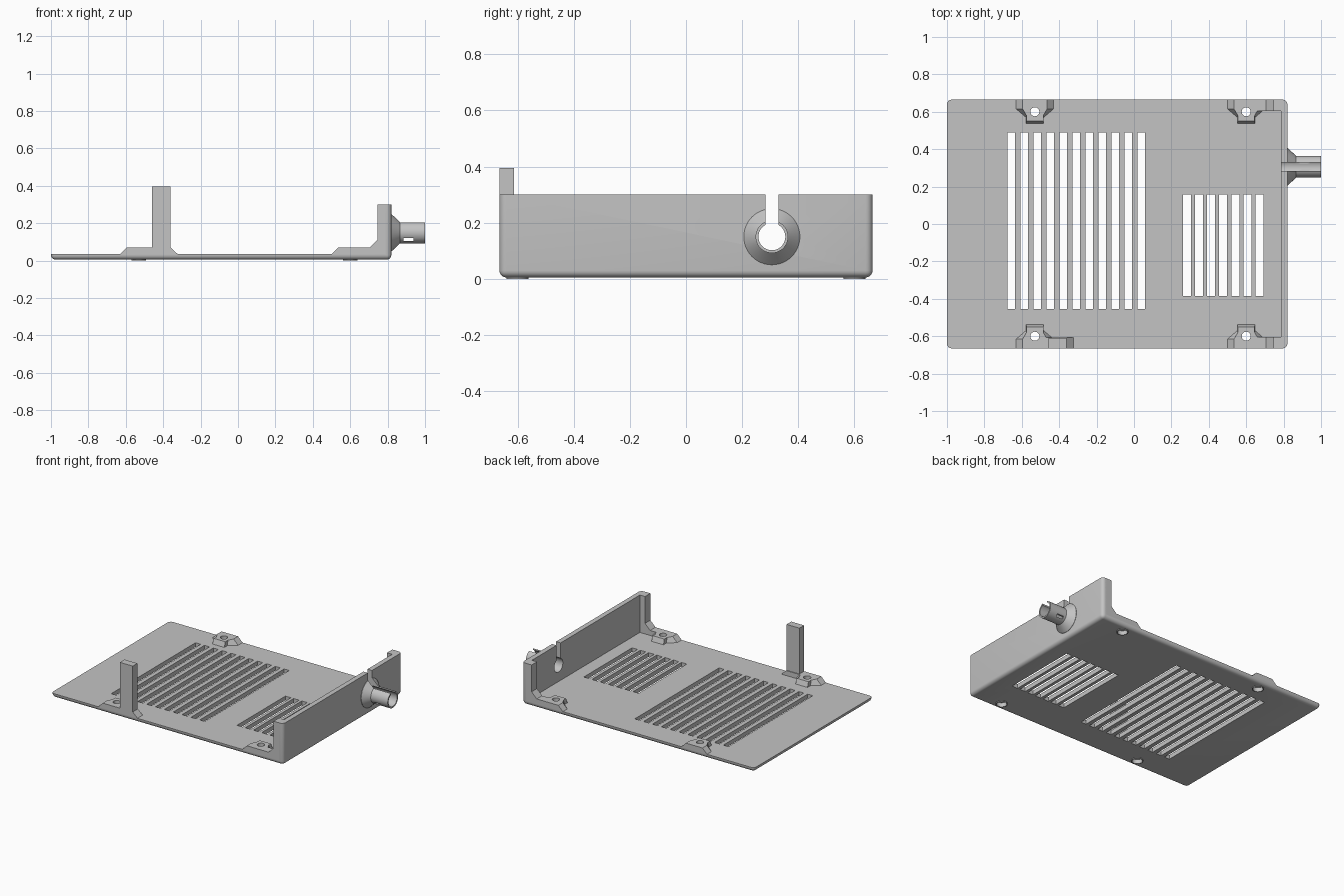
import bpy, bmesh, math
from mathutils import Matrix

if "Cube" in bpy.data.objects:
    bpy.data.objects.remove(bpy.data.objects["Cube"], do_unlink=True)

grey = bpy.data.materials.new("plain_grey")
grey.use_nodes = True
grey.diffuse_color = (0.55, 0.55, 0.55, 1)
grey.node_tree.nodes["Principled BSDF"].inputs["Base Color"].default_value = (0.55, 0.55, 0.55, 1)

BOTTOM, FLOOR, LEDGE = 0.005, 0.035, 0.07
LEFT, RIGHT, SIDE, TOP = -1.0, 0.82, 0.665, 0.30
SCREWS = [(x, y) for x in (-0.53, 0.60) for y in (-0.60, 0.60)]
TUBE_Y, TUBE_Z = 0.306, 0.15


def finish(bm, name):
    bmesh.ops.recalc_face_normals(bm, faces=bm.faces)
    mesh = bpy.data.meshes.new(name)
    bm.to_mesh(mesh)
    bm.free()
    mesh.materials.append(grey)
    obj = bpy.data.objects.new(name, mesh)
    bpy.context.collection.objects.link(obj)
    return obj


def add_box(bm, x0, x1, y0, y1, z0, z1):
    m = Matrix.Translation(((x0 + x1) / 2, (y0 + y1) / 2, (z0 + z1) / 2))
    m = m @ Matrix.Diagonal((x1 - x0, y1 - y0, z1 - z0, 1))
    bmesh.ops.create_cube(bm, size=1, matrix=m)


def box(name, *bounds):
    bm = bmesh.new()
    add_box(bm, *bounds)
    return finish(bm, name)


def discs(name, radius, z0, z1):
    """One upright cylinder at every screw position."""
    bm = bmesh.new()
    for x, y in SCREWS:
        bmesh.ops.create_cone(bm, cap_ends=True, segments=32, radius1=radius, radius2=radius,
                              depth=z1 - z0, matrix=Matrix.Translation((x, y, (z0 + z1) / 2)))
    return finish(bm, name)


def loft(name, rings):
    """Closed solid through point rings of equal length."""
    bm = bmesh.new()
    vs = [[bm.verts.new(p) for p in ring] for ring in rings]
    n = len(vs[0])
    for a, b in zip(vs, vs[1:]):
        for i in range(n):
            bm.faces.new((a[i], a[(i + 1) % n], b[(i + 1) % n], b[i]))
    bm.faces.new(vs[0])
    bm.faces.new(vs[-1])
    return finish(bm, name)


def prism(name, profile, y0, y1):
    return loft(name, [[(x, y, z) for x, z in profile] for y in (y0, y1)])


def lathe_x(name, profile):
    """Solid of revolution about the tube axis from (x, radius) pairs."""
    turns = [math.tau * i / 48 for i in range(48)]
    return loft(name, [[(x, TUBE_Y + r * math.cos(t), TUBE_Z + r * math.sin(t)) for t in turns]
                       for x, r in profile])


def cut(obj, *cutters):
    for c in cutters:
        mod = obj.modifiers.new("cut", "BOOLEAN")
        mod.operation = "DIFFERENCE"
        mod.solver = "EXACT"
        mod.object = c


# Cutters
def slot_rows(name, first, pitch, count, width, y0, y1):
    bm = bmesh.new()
    for i in range(count):
        x = first + i * pitch
        add_box(bm, x, x + width, y0, y1, -0.1, 0.2)
    return finish(bm, name)


interior = box("interior_cutter", -2, 0.785, -1, 1, FLOOR, 1)
big_vents = slot_rows("large_vent_cutter", -0.676, 0.0695, 11, 0.04, -0.455, 0.49)
small_vents = slot_rows("small_vent_cutter", 0.262, 0.0645, 7, 0.043, -0.385, 0.157)
holes = discs("hole_cutter", 0.024, -0.1, 0.2)
counterbores = discs("counterbore_cutter", 0.033, -0.1, 0.03)
bore = lathe_x("bore_cutter", [(0.7, 0.048), (1.1, 0.048)])
cable_slot = box("cable_slot_cutter", 0.7, 1.1, 0.283, 0.329, TUBE_Z, 0.5)
tie_slot = box("tie_slot_cutter", 0.885, 0.937, 0.1, 0.5, 0.105, 0.121)
cutters = [interior, big_vents, small_vents, holes, counterbores, bore, cable_slot, tie_slot]

# Base plate and end wall, rounded along the outside
bm = bmesh.new()
add_box(bm, LEFT, RIGHT, -SIDE, SIDE, BOTTOM, TOP)
outer = [e for e in bm.edges if min(v.co.z for v in e.verts) < 0.1]
bmesh.ops.bevel(bm, geom=outer, offset=0.025, segments=5, profile=0.5, affect="EDGES")
shell = finish(bm, "base_plate_and_end_wall")
cut(shell, interior, big_vents, small_vents, holes, counterbores, bore, cable_slot)
parts = [shell]

# Raised rims under the screw holes
rims = discs("screw_rims", 0.039, 0, 0.012)
cut(rims, counterbores)
parts.append(rims)

# Screw bosses
def boss_ring(cx, side, z, points):
    right = [(cx + x, side * y, z) for x, y in points]
    left = [(cx - x, side * y, z) for x, y in reversed(points)]
    return right + left


for x, y in SCREWS:
    s = math.copysign(1, y)
    boss = loft("screw_boss", [
        boss_ring(x, s, FLOOR, [(0.10, SIDE), (0.10, 0.615), (0.047, 0.57), (0.047, 0.537)]),
        boss_ring(x, s, LEDGE, [(0.065, SIDE), (0.065, 0.615), (0.045, 0.58), (0.045, 0.55)])])
    cut(boss, holes)
    parts.append(boss)

# Corner returns of the end wall
for s in (-1, 1):
    parts.append(prism("wall_return", [
        (0.65, FLOOR), (0.65, LEDGE), (0.705, LEDGE), (0.745, 0.11),
        (0.745, TOP), (0.795, TOP), (0.795, FLOOR)], s * 0.605, s * SIDE))

# Front post with its foot
parts.append(box("front_post", -0.46, -0.36, -SIDE, -0.613, FLOOR, 0.395))
parts.append(prism("post_foot", [(-0.48, FLOOR), (-0.48, LEDGE), (-0.36, LEDGE), (-0.323, FLOOR)],
                   -SIDE, -0.607))

# Cable tube with flared collar
tube = lathe_x("cable_tube", [(0.815, 0.10), (0.822, 0.10), (0.867, 0.058), (1.0, 0.058)])
cut(tube, bore, cable_slot, tie_slot)
parts.append(tube)

# Bake the cuts, then drop the cutters
bpy.context.view_layer.update()
graph = bpy.context.evaluated_depsgraph_get()
baked = [bpy.data.meshes.new_from_object(p.evaluated_get(graph)) for p in parts]
for p, mesh in zip(parts, baked):
    p.modifiers.clear()
    p.data = mesh
for c in cutters:
    bpy.data.objects.remove(c, do_unlink=True)

# Smooth the rounded surfaces
bpy.ops.object.select_all(action="DESELECT")
for p in (shell, rims, tube):
    p.select_set(True)
bpy.context.view_layer.objects.active = shell
bpy.ops.object.shade_smooth_by_angle(angle=math.radians(30))
